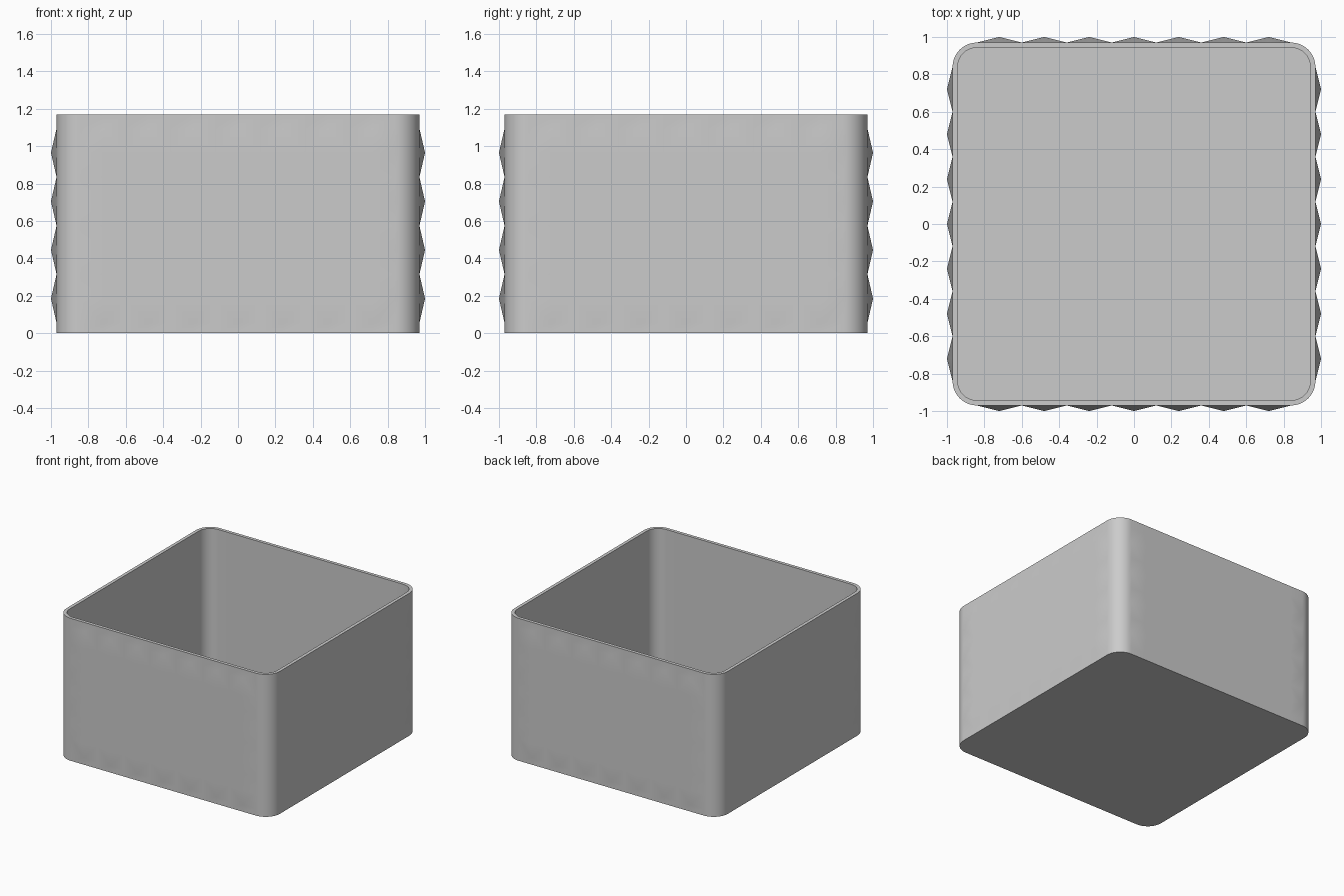
import bpy, bmesh, math
from mathutils import Vector, Matrix

cube = bpy.data.objects.get("Cube")
if cube:
    bpy.data.objects.remove(cube, do_unlink=True)

HALF, RADIUS, HEIGHT = 0.97, 0.13, 1.17
WALL, FLOOR, BUMP = 0.027, 0.03, 0.03
COLS, ROWS = 7, 4                       # studs on each side
FLAT = HALF - RADIUS
STEP_X, STEP_Z, Z0 = FLAT / COLS, 0.13, 0.055
ARC = 10

# One quarter of the outline: a straight side, then a rounded corner.
# Each column holds a position, an outward direction and a stud flag.
quarter = [(Vector((-FLAT + i * STEP_X, -HALF, 0)), Vector((0, -1, 0)), i % 2 == 1)
           for i in range(2 * COLS + 1)]
for i in range(1, ARC):
    a = -math.pi / 2 + i / ARC * math.pi / 2
    d = Vector((math.cos(a), math.sin(a), 0))
    quarter.append((Vector((FLAT, -FLAT, 0)) + d * RADIUS, d, False))

outline = []
for k in range(4):
    turn = Matrix.Rotation(k * math.pi / 2, 3, 'Z')
    outline += [(turn @ p, turn @ d, stud) for p, d, stud in quarter]

# Rows run up the outside, over the rim and down the inside
levels = [(0, 0, False)]
levels += [(Z0 + j * STEP_Z, 0, j % 2 == 1) for j in range(2 * ROWS + 1)]
levels += [(HEIGHT, 0, False), (HEIGHT, WALL, False), (FLOOR, WALL, False)]

bm = bmesh.new()
grid, peaks = [], set()
for z, inset, stud_row in levels:
    ring = []
    for p, d, stud_col in outline:
        is_peak = stud_row and stud_col
        v = bm.verts.new(p + d * ((BUMP if is_peak else 0) - inset) + Vector((0, 0, z)))
        if is_peak:
            peaks.add(v)
        ring.append(v)
    grid.append(ring)

# Cells touching a peak are split so that each stud is a diamond
n = len(outline)
for low, high in zip(grid, grid[1:]):
    for c in range(n):
        e = (c + 1) % n
        cell = [low[c], low[e], high[e], high[c]]
        top = next((i for i, v in enumerate(cell) if v in peaks), None)
        if top is None:
            bm.faces.new(cell)
        else:
            q = cell[top:] + cell[:top]
            bm.faces.new((q[0], q[1], q[3]))
            bm.faces.new((q[1], q[2], q[3]))
bm.faces.new(grid[0][::-1])             # underside
bm.faces.new(grid[-1])                  # inner floor
bmesh.ops.recalc_face_normals(bm, faces=bm.faces)

mesh = bpy.data.meshes.new("studded_box")
bm.to_mesh(mesh)
bm.free()
box = bpy.data.objects.new("studded_box", mesh)
bpy.context.collection.objects.link(box)

# Plain grey finish
grey = bpy.data.materials.new("light_grey")
grey.use_nodes = True
color = (0.6, 0.6, 0.6, 1)
grey.diffuse_color = color
grey.node_tree.nodes["Principled BSDF"].inputs["Base Color"].default_value = color
mesh.materials.append(grey)

bpy.ops.object.select_all(action='DESELECT')
box.select_set(True)
bpy.context.view_layer.objects.active = box
bpy.ops.object.shade_smooth_by_angle(angle=math.radians(30))
